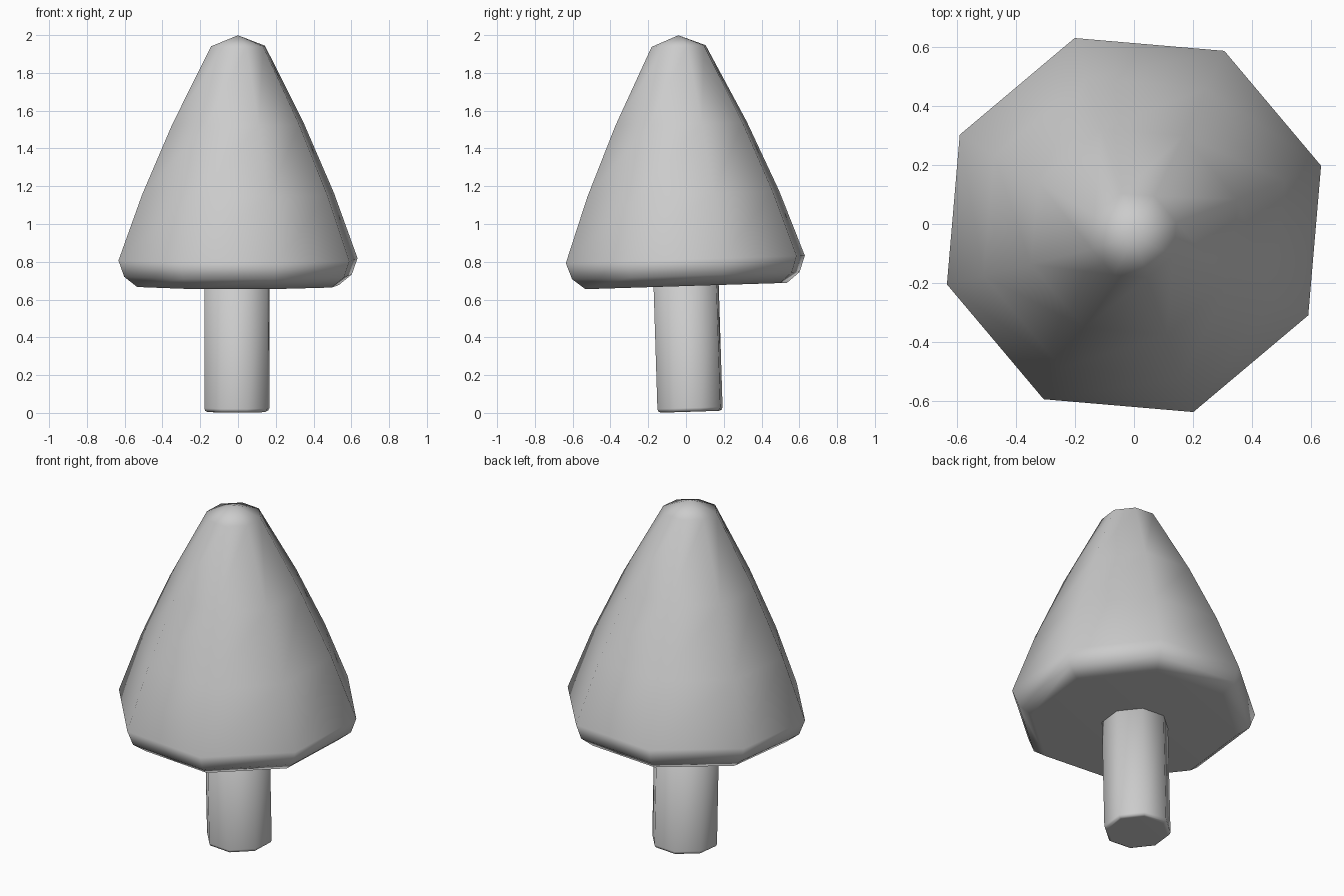
import bpy, bmesh, math
from mathutils import Matrix

if "Cube" in bpy.data.objects:
    bpy.data.objects.remove(bpy.data.objects["Cube"])

SIDES = 8
TURN = math.radians(17.6)   # octagon corner direction
LEAN = math.radians(1.8)    # whole tree leans slightly to the front


def lathe(name, profile, offset_x=0.0):
    """Eight-sided turned form from (radius, height) points, bottom to top."""
    bm = bmesh.new()
    rings = []
    for r, z in profile:
        if r == 0:
            rings.append([bm.verts.new((0, 0, z))])
        else:
            angles = [TURN + math.tau * i / SIDES for i in range(SIDES)]
            rings.append([bm.verts.new((r * math.cos(a), r * math.sin(a), z)) for a in angles])
    for low, high in zip(rings, rings[1:]):
        for i in range(SIDES):
            j = (i + 1) % SIDES
            if len(high) == 1:
                bm.faces.new((low[i], low[j], high[0]))
            else:
                bm.faces.new((low[i], low[j], high[j], high[i]))
    bm.faces.new(rings[0][::-1])
    if len(rings[-1]) > 1:
        bm.faces.new(rings[-1])
    for f in bm.faces:
        f.smooth = True
    bm.transform(Matrix.Translation((offset_x, 0.022, 0)) @ Matrix.Rotation(LEAN, 4, 'X'))
    mesh = bpy.data.meshes.new(name)
    bm.to_mesh(mesh)
    bm.free()
    obj = bpy.data.objects.new(name, mesh)
    bpy.context.collection.objects.link(obj)
    # Keeps the undersides flat while the rims blend smoothly
    obj.modifiers.new("Weighted Normals", 'WEIGHTED_NORMAL')
    return obj


# Trunk with a small rounded foot
lathe("trunk", [(0.162, 0.006), (0.176, 0.012), (0.181, 0.026), (0.181, 0.69)], -0.006)

# Foliage cone with a rounded lower rim and blunt tip
lathe("foliage", [(0.56, 0.672), (0.632, 0.727), (0.664, 0.813), (0.533, 1.16),
                  (0.366, 1.53), (0.150, 1.943), (0.0, 2.0)])
